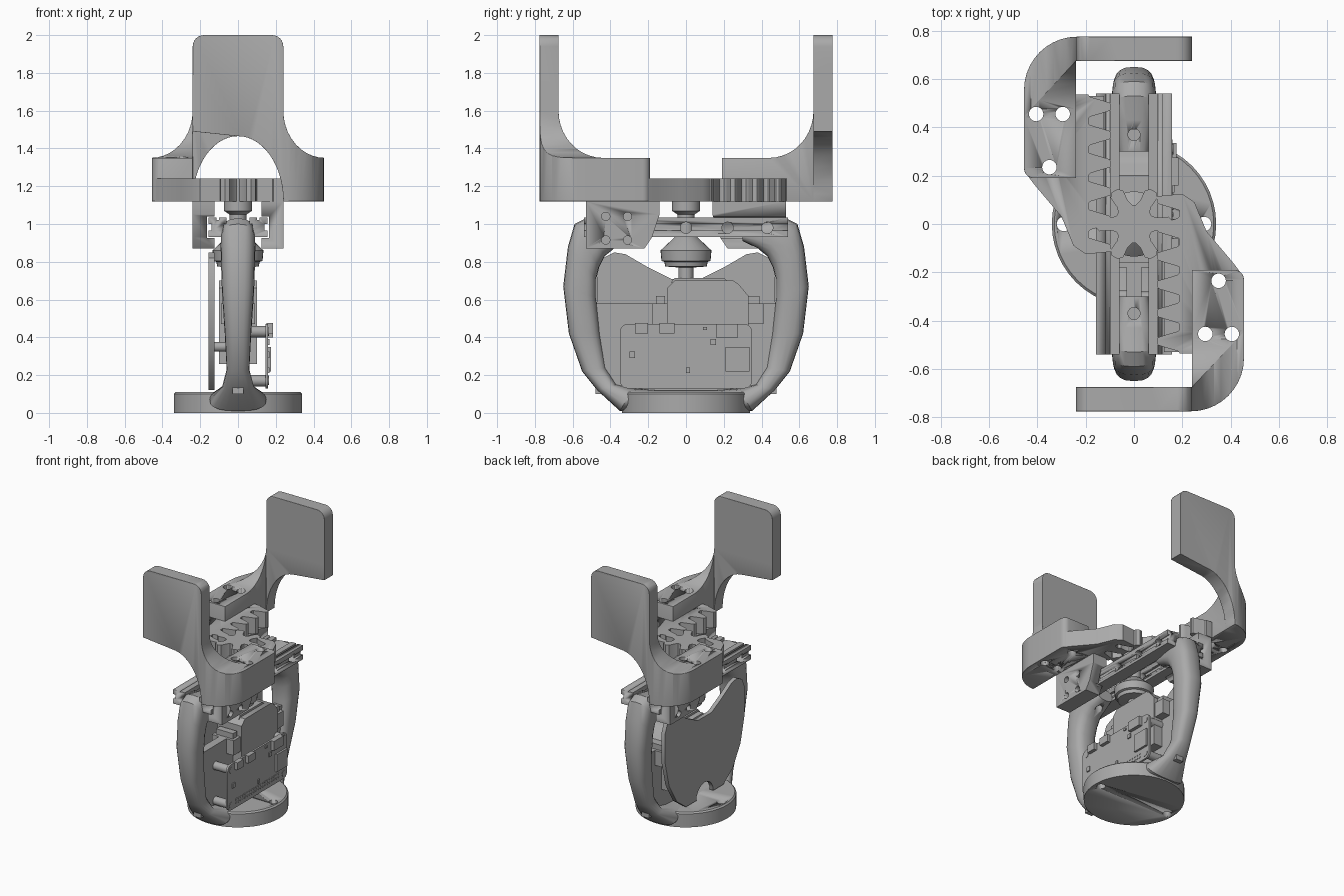
import bpy, bmesh, math
from mathutils import Matrix, Vector

if "Cube" in bpy.data.objects:
    bpy.data.objects.remove(bpy.data.objects["Cube"])

grey = bpy.data.materials.new("plain grey")
grey.use_nodes = True
grey.diffuse_color = (0.4, 0.4, 0.4, 1)
grey.node_tree.nodes["Principled BSDF"].inputs["Base Color"].default_value = (0.4, 0.4, 0.4, 1)


def finish(name, bm, smooth=True):
    bmesh.ops.recalc_face_normals(bm, faces=bm.faces)
    mesh = bpy.data.meshes.new(name)
    bm.to_mesh(mesh)
    bm.free()
    mesh.materials.append(grey)
    ob = bpy.data.objects.new(name, mesh)
    bpy.context.collection.objects.link(ob)
    if smooth:
        select(ob)
        bpy.ops.object.shade_smooth_by_angle(angle=math.radians(35))
    return ob


def select(ob):
    bpy.ops.object.select_all(action="DESELECT")
    ob.select_set(True)
    bpy.context.view_layer.objects.active = ob


def apply(ob, kind, **settings):
    mod = ob.modifiers.new(kind, kind)
    for key, value in settings.items():
        setattr(mod, key, value)
    select(ob)
    bpy.ops.object.modifier_apply(modifier=mod.name)


def boolean(ob, tool, operation="DIFFERENCE"):
    apply(ob, "BOOLEAN", object=tool, operation=operation, solver="EXACT")
    bpy.data.objects.remove(tool)


def prism(name, points, axis, lo, hi):
    """Extrude an outline along an axis; x takes (y, z), y takes (x, z), z takes (x, y)."""
    place = {"x": lambda u, v, w: (w, u, v), "y": lambda u, v, w: (u, w, v),
             "z": lambda u, v, w: (u, v, w)}[axis]
    bm = bmesh.new()
    a, b = [[bm.verts.new(place(u, v, w)) for u, v in points] for w in (lo, hi)]
    bm.faces.new(a)
    bm.faces.new(b)
    for i in range(len(a)):
        j = (i + 1) % len(a)
        bm.faces.new((a[i], a[j], b[j], b[i]))
    return finish(name, bm)


def box(name, x, y, z):
    return prism(name, [(x[0], y[0]), (x[1], y[0]), (x[1], y[1]), (x[0], y[1])], "z", *z)


def circle(u, v, r, n=24):
    return [(u + r * math.cos(math.tau * i / n), v + r * math.sin(math.tau * i / n)) for i in range(n)]


def rod(name, u, v, r, axis, lo, hi):
    return prism(name, circle(u, v, r), axis, lo, hi)


def arc(cu, cv, ru, rv, start, end, n=10):
    angles = [math.radians(start + (end - start) * i / n) for i in range(n + 1)]
    return [(cu + ru * math.cos(a), cv + rv * math.sin(a)) for a in angles]


def lathe(name, profile, n=32):
    bm = bmesh.new()
    rings = [[bm.verts.new((u, v, z)) for u, v in circle(0, 0, r, n)] for r, z in profile]
    for a, b in zip(rings, rings[1:]):
        for i in range(n):
            bm.faces.new((a[i], a[i - 1], b[i - 1], b[i]))
    bm.faces.new(rings[0])
    bm.faces.new(rings[-1])
    return finish(name, bm)


def turned_copy(ob, name):
    mesh = ob.data.copy()
    mesh.transform(Matrix.Rotation(math.pi, 4, "Z"))
    bpy.context.collection.objects.link(bpy.data.objects.new(name, mesh))


# Round base with two screw holes
base = lathe("base", [(0.34, 0), (0.34, 0.1), (0.33, 0.11)], 48)
for x in (-0.29, 0.29):
    boolean(base, rod("cutter", x, 0, 0.03, "z", -0.1, 0.3))

# U-shaped frame: outer y, z, inner y, z, half width
stations = [(0.30, 0.99, 0.30, 0.91, 0.06), (0.43, 1.01, 0.38, 0.87, 0.08),
            (0.53, 1.03, 0.43, 0.83, 0.09), (0.59, 1.00, 0.46, 0.77, 0.092),
            (0.625, 0.88, 0.475, 0.71, 0.09), (0.65, 0.67, 0.475, 0.61, 0.085),
            (0.62, 0.42, 0.455, 0.42, 0.07), (0.55, 0.22, 0.425, 0.24, 0.06),
            (0.47, 0.12, 0.37, 0.15, 0.085), (0.35, 0.01, 0.28, 0.13, 0.15),
            (0.15, 0.01, 0.15, 0.12, 0.12)]
path = stations + [(-a, b, -c, d, w) for a, b, c, d, w in reversed(stations)]
bm = bmesh.new()
rings = []
for oy, oz, iy, iz, w in path:
    outer, inner = Vector((0, oy, oz)), Vector((0, iy, iz))
    ring = []
    for k in range(20):
        c, s = math.cos(math.tau * k / 20), math.sin(math.tau * k / 20)
        along = math.copysign(abs(c) ** 0.75, c)
        across = math.copysign(abs(s) ** 0.75, s)
        ring.append(bm.verts.new((outer + inner) / 2 + (outer - inner) / 2 * along + Vector((w * across, 0, 0))))
    rings.append(ring)
for a, b in zip(rings, rings[1:]):
    for k in range(20):
        bm.faces.new((a[k], a[k - 1], b[k - 1], b[k]))
bm.faces.new(rings[0])
bm.faces.new(rings[-1])
frame = finish("frame", bm)
for y in (-0.37, 0.37):
    boolean(frame, rod("cutter", 0, y, 0.025, "z", 0.8, 1.1))
box("frame_web", (-0.03, 0.03), (-0.48, 0.48), (0.1, 0.58))

# Lobed cover plate with a round notch at its foot
half = [(0.08, 0.71), (0.2, 0.77), (0.32, 0.84), (0.38, 0.85), (0.44, 0.82), (0.47, 0.75),
        (0.47, 0.55), (0.42, 0.35), (0.33, 0.2), (0.22, 0.12), (0.1, 0.12)]
notch = arc(0, 0.12, 0.1, 0.1, 0, 180)[1:-1]
prism("cover_plate", half + notch + [(-y, z) for y, z in reversed(half)], "x", -0.155, -0.125)
for y in (-0.3, 0.3):
    rod("cover_post", y, 0.35, 0.025, "x", -0.13, 0)

# Motor with mounting ears, and its output shaft
prism("motor", [(-0.1, 0.26), (0.33, 0.26), (0.33, 0.62), (0.28, 0.68), (0.25, 0.7),
                (-0.06, 0.7), (-0.1, 0.66)], "x", -0.1, 0.1)
prism("motor_cap", [(-0.08, 0.69), (0.23, 0.69), (0.2, 0.715), (-0.06, 0.715)], "x", -0.06, 0.06)
for y in ((-0.18, -0.09), (0.31, 0.41)):
    box("motor_ear", (-0.09, 0.09), y, (0.47, 0.58))
    box("motor_ear_lip", (-0.07, 0.07), (y[0] + 0.02, y[1] - 0.02), (0.57, 0.62))
lathe("drive_shaft", [(0.04, 0.69), (0.04, 0.77), (0.11, 0.775), (0.115, 0.8), (0.13, 0.805),
                      (0.135, 0.86), (0.06, 0.93), (0.045, 0.94), (0.045, 1.05), (0.075, 1.07),
                      (0.075, 1.13)])

# Six-tooth pinion
teeth = []
for k in range(6):
    for r, deg in ((0.08, -24), (0.1, -15), (0.145, -12), (0.16, -5), (0.16, 5), (0.145, 12), (0.1, 15), (0.08, 24)):
        a = math.radians(60 * k + deg)
        teeth.append((r * math.cos(a), r * math.sin(a)))
prism("pinion", teeth, "z", 1.12, 1.24)

# Grooved linear rail with a row of bolt holes
rail = box("right_rail", (0.06, 0.157), (-0.54, 0.54), (0.93, 1.035))
for x in (0.06, 0.157):
    boolean(rail, box("cutter", (x - 0.018, x + 0.018), (-1, 1), (0.965, 1.0)))
boolean(rail, box("cutter", (0.1, 0.115), (-1, 1), (1.02, 1.1)))
for y in (-0.43, -0.22, 0, 0.22, 0.43):
    boolean(rail, rod("cutter", y, 0.98, 0.03, "x", 0, 0.3))
turned_copy(rail, "left_rail")

# Carriage hugging the rail
carriage = prism("right_carriage", [(-0.53, 0.87), (-0.22, 0.87), (-0.18, 0.93), (-0.14, 1.05),
                                    (-0.14, 1.12), (-0.53, 1.12)], "x", 0.125, 0.24)
boolean(carriage, box("cutter", (0, 0.165), (-1, 1), (0.925, 1.04)))
for y in (-0.425, -0.31):
    for z in (0.915, 1.04):
        boolean(carriage, rod("cutter", y, z, 0.022, "x", 0.18, 0.3))
turned_copy(carriage, "left_carriage")

# Toothed rack slab
wave = []
for i in range(79):
    y = -0.535 + 0.65 * i / 78
    swing = max(-1, min(1, 1.4 * math.cos(math.tau * (y + 0.485) / 0.117)))
    wave.append((0.142 - 0.047 * swing, y))
rack = prism("right_rack", wave + [(0.2, 0.125), (0.25, 0.09), (0.3, -0.03), (0.41, -0.16),
                                   (0.44, -0.2), (0.44, -0.5), (0.3, -0.535)], "z", 1.12, 1.24)

# Finger: plan outline trimmed by a front and a side profile
finger = prism("right_finger", [(-0.24, -0.675), (-0.24, -0.775)] + arc(0.235, -0.555, 0.22, 0.22, -90, 0)
               + arc(0.415, -0.23, 0.04, 0.04, 0, 90, 5) + [(0.24, -0.19), (0.24, -0.675)], "z", 1.12, 2.0)
front = (arc(0.18, 1.94, 0.06, 0.06, 0, 90, 6) + arc(-0.18, 1.94, 0.06, 0.06, 90, 180, 6)
         + [(-0.24, 1.49)] + arc(0, 1.12, 0.24, 0.345, 90, 0, 14) + [(0.24, 1.0), (0.46, 1.0)]
         + arc(0.46, 1.6, 0.22, 0.25, 270, 180))
side = ([(-0.9, 1.0), (-0.1, 1.0), (-0.1, 1.35)] + arc(-0.44, 1.6, 0.235, 0.25, 270, 180)
        + [(-0.675, 2.1), (-0.9, 2.1)])
boolean(finger, prism("cutter", front, "y", -1, 0), "INTERSECT")
boolean(finger, prism("cutter", side, "x", -1, 1), "INTERSECT")
apply(finger, "BEVEL", width=0.008, segments=2, limit_method="ANGLE", angle_limit=math.radians(50))
for x, y in ((0.35, -0.235), (0.295, -0.455), (0.405, -0.455)):
    for part in (finger, rack):
        boolean(part, rod("cutter", x, y, 0.03, "z", 1, 1.8))
turned_copy(rack, "left_rack")
turned_copy(finger, "left_finger")

# Circuit board with rounded corners, pin holes and components
corners = [(0.31, 0.43, 0), (-0.31, 0.43, 90), (-0.31, 0.17, 180), (0.31, 0.17, 270)]
outline = [p for y, z, a in corners for p in arc(y, z, 0.04, 0.04, a, a + 90, 5)]
prism("circuit_board", outline, "x", 0.145, 0.16)
for y, z, a in corners:
    rod("standoff", y, z, 0.03, "x", 0.02, 0.146)
    rod("board_screw", y, z, 0.022, "x", 0.15, 0.163)
for i in range(20):
    for z in (0.165, 0.19):
        prism("header_pin", circle(-0.25 + 0.0263 * i, z, 0.008, 8), "x", 0.15, 0.164)
for name, y, z, top in (("small_port", (-0.27, -0.2), (0.42, 0.475), 0.185),
                        ("small_port", (-0.14, -0.06), (0.42, 0.475), 0.185),
                        ("wide_port", (0.16, 0.275), (0.4, 0.47), 0.185),
                        ("card_slot", (0.21, 0.335), (0.22, 0.35), 0.175),
                        ("chip", (-0.3, -0.27), (0.29, 0.325), 0.168),
                        ("chip", (0.09, 0.11), (0.44, 0.455), 0.168),
                        ("chip", (0.0, 0.02), (0.21, 0.24), 0.168),
                        ("chip", (0.13, 0.16), (0.36, 0.39), 0.168)):
    box(name, (0.15, top), y, z)
